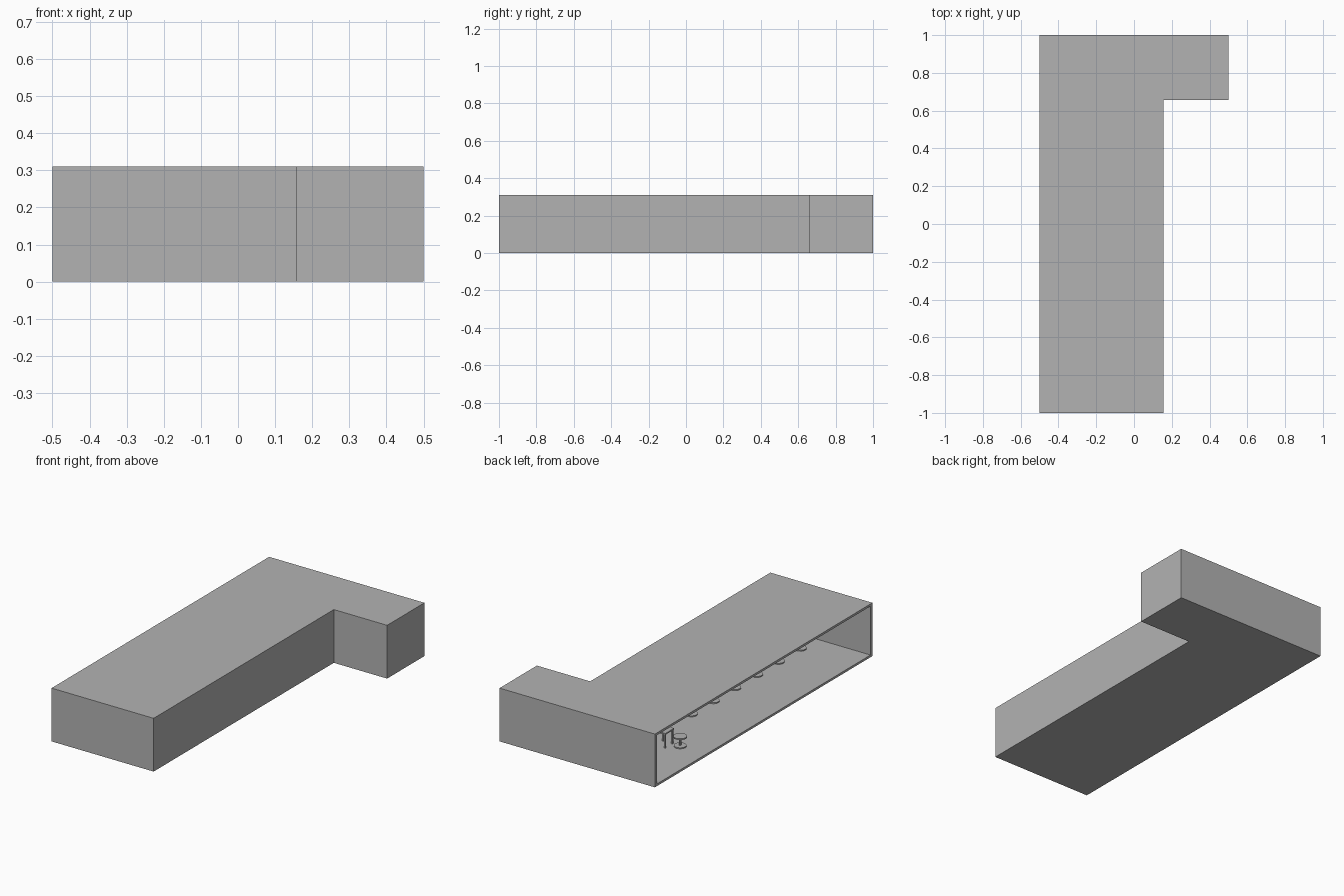
import bpy, bmesh, math
from mathutils import Vector

if "Cube" in bpy.data.objects:
    bpy.data.objects.remove(bpy.data.objects["Cube"])

grey = bpy.data.materials.new("plain grey")
grey.diffuse_color = (0.45, 0.45, 0.45, 1)
grey.use_nodes = True
grey.node_tree.nodes["Principled BSDF"].inputs["Base Color"].default_value = grey.diffuse_color


def finish(name, bm):
    bmesh.ops.recalc_face_normals(bm, faces=bm.faces)
    me = bpy.data.meshes.new(name)
    bm.to_mesh(me)
    bm.free()
    me.materials.append(grey)
    ob = bpy.data.objects.new(name, me)
    bpy.context.collection.objects.link(ob)
    return ob


def prism(name, pts, z0, z1):
    bm = bmesh.new()
    face = bm.faces.new([bm.verts.new((x, y, z0)) for x, y in pts])
    ext = bmesh.ops.extrude_face_region(bm, geom=[face])
    verts = [g for g in ext["geom"] if isinstance(g, bmesh.types.BMVert)]
    bmesh.ops.translate(bm, verts=verts, vec=(0, 0, z1 - z0))
    return finish(name, bm)


def box(bm, x0, x1, y0, y1, z0, z1):
    vs = bmesh.ops.create_cube(bm, size=1)["verts"]
    bmesh.ops.scale(bm, verts=vs, vec=(x1 - x0, y1 - y0, z1 - z0))
    bmesh.ops.translate(bm, verts=vs, vec=((x0 + x1) / 2, (y0 + y1) / 2, (z0 + z1) / 2))


def disc(bm, x, y, z0, z1, r, n=16):
    vs = bmesh.ops.create_cone(bm, cap_ends=True, segments=n, radius1=r,
                               radius2=r, depth=z1 - z0)["verts"]
    bmesh.ops.translate(bm, verts=vs, vec=Vector((x, y, (z0 + z1) / 2)))


# L-shaped room shell, hollow and open along its left side
NX, NY, H, W, S = 0.157, 0.657, 0.31, 0.018, 0.013
room = prism("room_shell", [(-.5, -1), (NX, -1), (NX, NY), (.5, NY), (.5, 1), (-.5, 1)], 0, H)
cutter = prism("room_cutter", [(-.6, -1 + W), (NX - W, -1 + W), (NX - W, NY + W),
                               (.5 - W, NY + W), (.5 - W, 1 - W), (-.6, 1 - W)], S, H - S)
mod = room.modifiers.new("hollow", "BOOLEAN")
mod.operation = "DIFFERENCE"
mod.solver = "EXACT"
mod.object = cutter
bpy.context.view_layer.objects.active = room
bpy.ops.object.modifier_apply(modifier=mod.name)
bpy.data.objects.remove(cutter)


# Small desk with a round stool, standing on the floor
def workplace(tag, x, y):
    bm = bmesh.new()
    disc(bm, x, y, S, S + .006, .034)
    disc(bm, x, y, S + .006, S + .052, .006, 8)
    disc(bm, x, y, S + .052, S + .06, .037)
    finish("stool_" + tag, bm)
    bm = bmesh.new()
    dx, dy = x + .056, y + .03
    box(bm, dx - .01, dx + .06, dy - .04, dy + .04, S + .08, S + .088)
    for sy in (-.036, .03):
        for sx in (-.008, .05):
            box(bm, dx + sx, dx + sx + .008, dy + sy, dy + sy + .008, S, S + .08)
    finish("desk_" + tag, bm)


workplace("near", -.33, .525)
for i in range(6):
    workplace("row_%d" % (i + 1), -.15, .165 - .2 * i)
